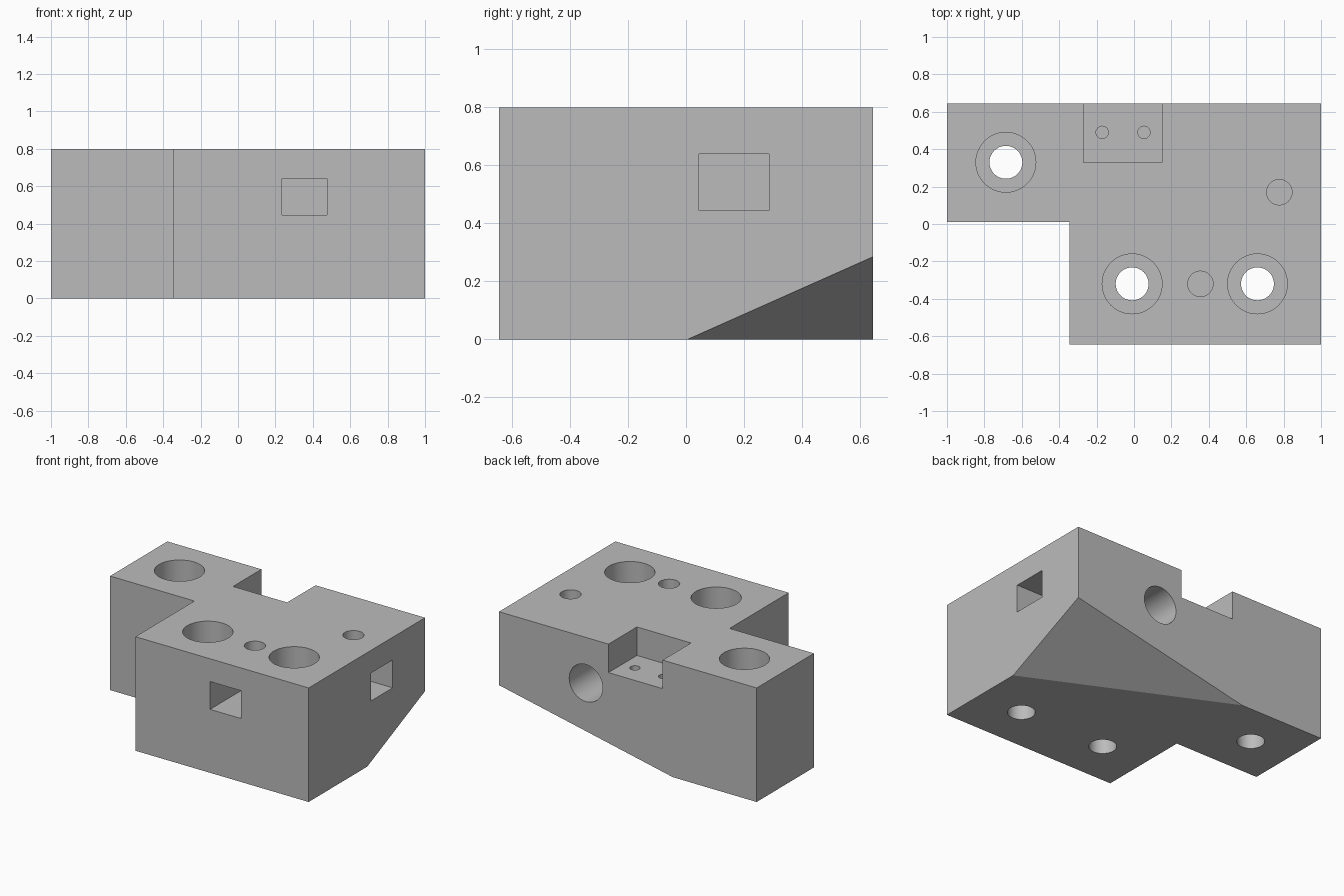
import bpy
import bmesh
import math
from mathutils import Vector

cube = bpy.data.objects.get("Cube")
if cube:
    bpy.data.objects.remove(cube, do_unlink=True)

HEIGHT = 0.8
HALF_Y = 0.645
OVER = 0.1  # how far cutters overshoot the outer faces

grey = bpy.data.materials.new("plain_grey")
grey.use_nodes = True
grey.diffuse_color = (0.5, 0.5, 0.5, 1)
grey.node_tree.nodes["Principled BSDF"].inputs["Base Color"].default_value = (0.5, 0.5, 0.5, 1)


def add_object(name, bm):
    bmesh.ops.recalc_face_normals(bm, faces=bm.faces)
    mesh = bpy.data.meshes.new(name)
    bm.to_mesh(mesh)
    bm.free()
    mesh.materials.append(grey)
    obj = bpy.data.objects.new(name, mesh)
    bpy.context.collection.objects.link(obj)
    return obj


def make_block():
    # L-shaped outline raised to full height
    outline = [(-1, 0.01), (-0.345, 0.01), (-0.345, -HALF_Y),
               (1, -HALF_Y), (1, HALF_Y), (-1, HALF_Y)]
    bm = bmesh.new()
    base = bm.faces.new([bm.verts.new((x, y, 0)) for x, y in outline])
    raised = bmesh.ops.extrude_face_region(bm, geom=[base])
    top = [v for v in raised["geom"] if isinstance(v, bmesh.types.BMVert)]
    bmesh.ops.translate(bm, verts=top, vec=(0, 0, HEIGHT))
    # Sloped cut under the back corner
    a = Vector((1, 0.005, 0))
    b = Vector((-0.35, HALF_Y, 0))
    c = Vector((1, HALF_Y, 0.285))
    normal = (b - a).cross(c - a)
    if normal.z > 0:
        normal.negate()
    bmesh.ops.bisect_plane(bm, geom=bm.verts[:] + bm.edges[:] + bm.faces[:],
                           plane_co=a, plane_no=normal, clear_outer=True)
    bmesh.ops.holes_fill(bm, edges=[e for e in bm.edges if e.is_boundary])
    return add_object("mounting_block", bm)


block = make_block()


def cut(cutter):
    mod = block.modifiers.new(cutter.name, 'BOOLEAN')
    mod.operation = 'DIFFERENCE'
    mod.solver = 'EXACT'
    mod.object = cutter
    bpy.context.view_layer.objects.active = block
    bpy.ops.object.modifier_apply(modifier=mod.name)
    bpy.data.objects.remove(cutter, do_unlink=True)


def drill(name, centre, radius, depth, axis='Z', sides=48):
    # Hole going from the surface point inwards along -z or -y
    bm = bmesh.new()
    bmesh.ops.create_cone(bm, cap_ends=True, segments=sides,
                          radius1=radius, radius2=radius, depth=depth + OVER)
    obj = add_object(name, bm)
    shift = Vector((0, 0, (OVER - depth) / 2))
    if axis == 'Y':
        obj.rotation_euler.x = -math.pi / 2
        shift = Vector((0, shift.z, 0))
    obj.location = Vector(centre) + shift
    bpy.context.view_layer.update()
    cut(obj)


def pocket(name, low, high):
    bm = bmesh.new()
    bmesh.ops.create_cube(bm, size=1)
    low, high = Vector(low), Vector(high)
    for v in bm.verts:
        v.co = (low + high) / 2 + v.co * (high - low)
    cut(add_object(name, bm))


# Counterbored bolt holes
for x, y in [(-0.685, 0.33), (-0.01, -0.32), (0.66, -0.32)]:
    drill("counterbore", (x, y, HEIGHT), 0.16, 0.4)
    drill("bolt_hole", (x, y, HEIGHT), 0.088, HEIGHT + OVER)

# Switch recess on the back edge, with two pilot holes
pocket("switch_recess", (-0.27, 0.33, 0.6), (0.15, HALF_Y + OVER, HEIGHT + OVER))
for x in (-0.17, 0.053):
    drill("pilot_hole", (x, 0.49, 0.6), 0.033, 0.3, sides=24)

# Nut slots and the screw holes that meet them
pocket("front_nut_slot", (0.235, -HALF_Y - OVER, 0.445), (0.475, -0.2, 0.64))
pocket("side_nut_slot", (0.66, 0.045, 0.445), (1 + OVER, 0.287, 0.64))
for x, y in [(0.355, -0.32), (0.777, 0.17)]:
    drill("screw_hole", (x, y, HEIGHT), 0.068, 0.5, sides=32)

# Round socket in the back face
drill("back_socket", (0.325, HALF_Y, 0.48), 0.13, 0.6, axis='Y')

# Smooth hole walls, sharp edges elsewhere
bpy.ops.object.select_all(action='DESELECT')
block.select_set(True)
bpy.context.view_layer.objects.active = block
bpy.ops.object.shade_smooth_by_angle(angle=math.radians(20))
